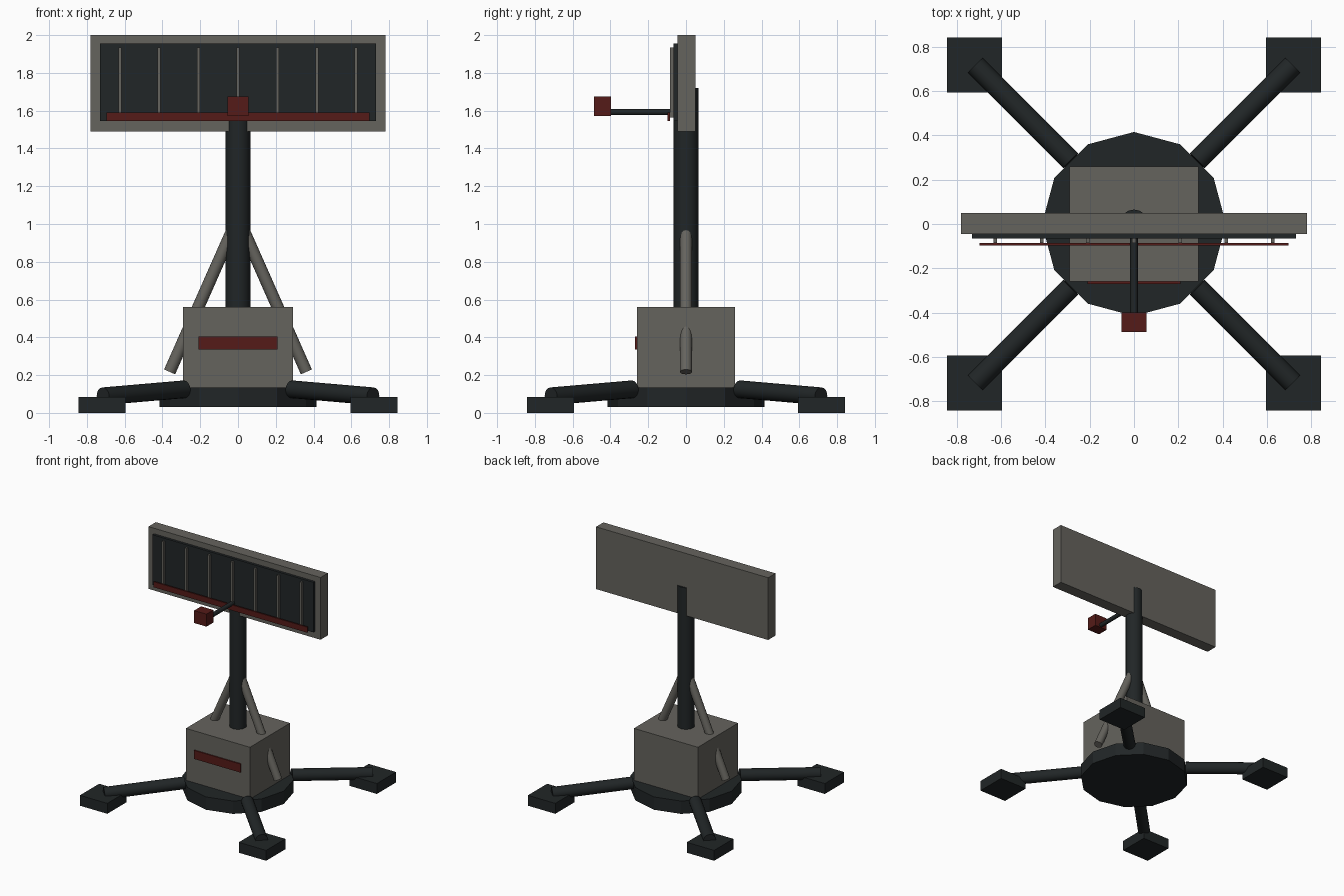
import bpy
from math import radians
from mathutils import Vector

if "Cube" in bpy.data.objects:
    bpy.data.objects.remove(bpy.data.objects["Cube"])


def material(name, rgb):
    m = bpy.data.materials.new(name)
    m.diffuse_color = (*rgb, 1)
    m.use_nodes = True
    m.node_tree.nodes["Principled BSDF"].inputs["Base Color"].default_value = m.diffuse_color
    return m


GREY = material("warm_grey", (0.13, 0.125, 0.11))
DARK = material("dark_metal", (0.015, 0.019, 0.020))
RED = material("dull_red", (0.09, 0.011, 0.009))


def box(name, lo, hi, mat):
    lo, hi = Vector(lo), Vector(hi)
    bpy.ops.mesh.primitive_cube_add(size=1, location=(lo + hi) / 2)
    ob = bpy.context.object
    ob.name = name
    ob.scale = hi - lo
    bpy.ops.object.transform_apply(location=False, rotation=False, scale=True)
    ob.data.materials.append(mat)
    return ob


def rod(name, a, b, r, mat, sides=16, smooth=True):
    a, b = Vector(a), Vector(b)
    d = b - a
    bpy.ops.mesh.primitive_cylinder_add(vertices=sides, radius=r, depth=d.length,
                                        location=(a + b) / 2)
    ob = bpy.context.object
    ob.name = name
    ob.rotation_euler = d.to_track_quat('Z', 'Y').to_euler() if d.xy.length > 1e-6 else (0, 0, 0)
    ob.data.materials.append(mat)
    if smooth:
        bpy.ops.object.shade_smooth_by_angle(angle=radians(35))
    return ob


# Base: twelve-sided disc, equipment housing and its front strip
rod("base_disc", (0, 0, 0.03), (0, 0, 0.135), 0.415, DARK, 12, False)
box("housing", (-0.29, -0.26, 0.135), (0.29, 0.26, 0.56), GREY)
box("housing_strip", (-0.21, -0.27, 0.335), (0.21, -0.25, 0.405), RED)

# Four diagonal legs with square feet
for sx in (-1, 1):
    for sy in (-1, 1):
        rod("leg", (0.285 * sx, 0.285 * sy, 0.125), (0.715 * sx, 0.715 * sy, 0.088),
            0.047, DARK)
        cx, cy = 0.72 * sx, 0.717 * sy
        box("foot", (cx - 0.124, cy - 0.124, 0), (cx + 0.124, cy + 0.124, 0.085), DARK)

# Mast and the two slanted braces
rod("mast", (0, 0, 0.5), (0, 0, 1.72), 0.065, DARK)
for sx in (-1, 1):
    rod("brace", (0.362 * sx, 0, 0.217), (0.03 * sx, 0, 0.967), 0.032, GREY)

# Antenna panel with dark face, vertical ribs and lower strip
box("panel_frame", (-0.78, -0.045, 1.49), (0.78, 0.05, 2.0), GREY)
box("panel_face", (-0.73, -0.066, 1.545), (0.73, -0.04, 1.955), DARK)
for i in range(-3, 4):
    x = i * 0.2085
    box("panel_rib", (x - 0.008, -0.085, 1.565), (x + 0.008, -0.064, 1.935), GREY)
box("panel_strip", (-0.697, -0.097, 1.545), (0.697, -0.086, 1.59), RED)

# Forward arm carrying the receiver block
rod("receiver_arm", (0, -0.42, 1.593), (0, -0.06, 1.593), 0.017, DARK)
box("receiver", (-0.056, -0.488, 1.573), (0.056, -0.398, 1.675), RED)
